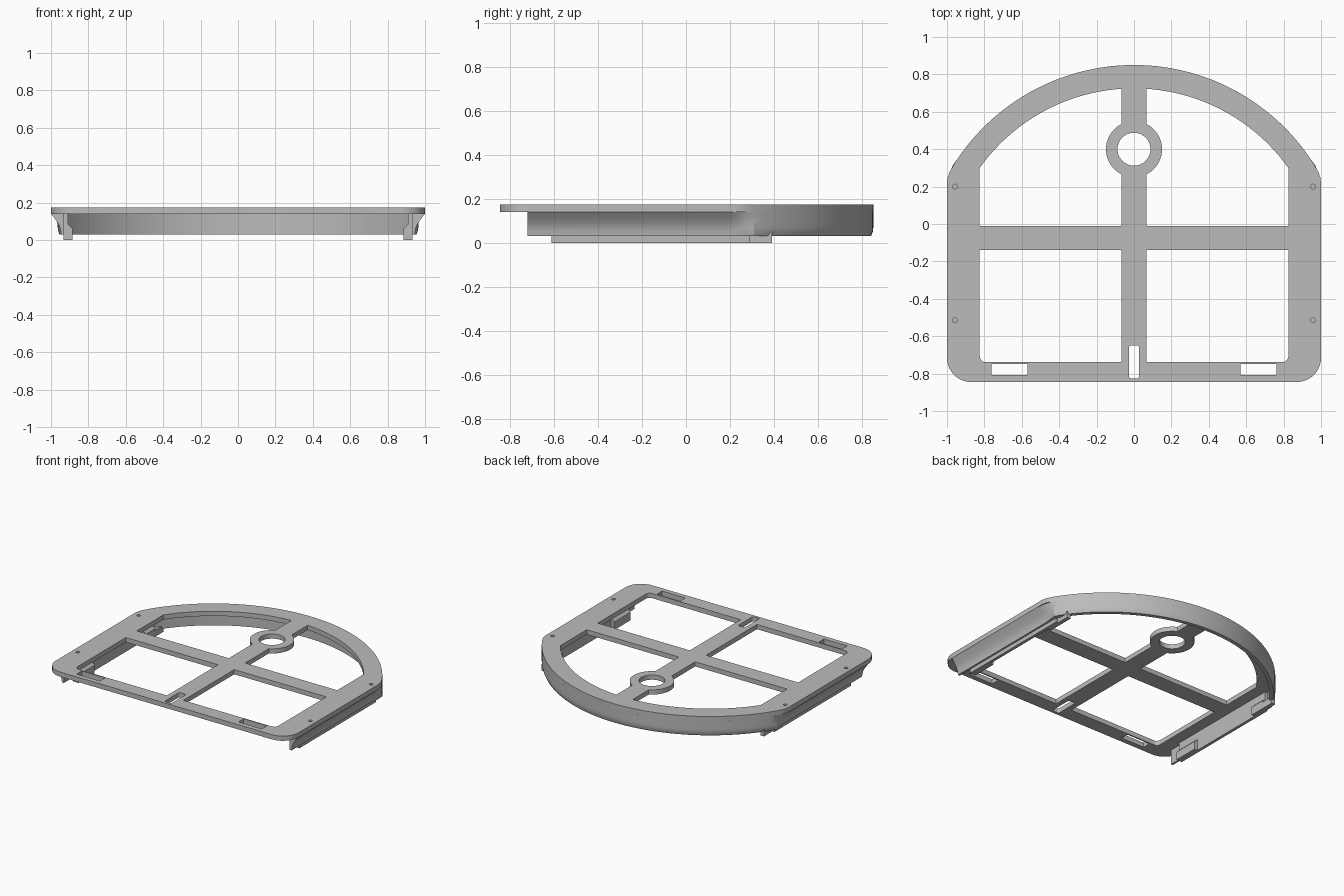
import bpy, bmesh
from math import sin, cos, radians, degrees, atan2, acos, sqrt
from mathutils import Vector

cube = bpy.data.objects.get("Cube")
if cube:
    bpy.data.objects.remove(cube, do_unlink=True)

grey = bpy.data.materials.new("plain grey")
grey.use_nodes = True
GREY = (0.5, 0.5, 0.5, 1)
grey.diffuse_color = GREY
grey.node_tree.nodes["Principled BSDF"].inputs["Base Color"].default_value = GREY

TOP, UNDER, RIM_BOTTOM = 0.175, 0.14, 0.03
ARC_Y = -0.288            # centre of the arched end
R_OUT, R_WALL, R_IN = 1.138, 1.10, 1.013


def arc(cx, cy, r, a0, a1, n):
    return [(cx + r * cos(radians(a0 + (a1 - a0) * i / n)),
             cy + r * sin(radians(a0 + (a1 - a0) * i / n))) for i in range(n + 1)]


def mirrored(points):
    return [(-x, y) for x, y in points]


def rect(x0, x1, y0, y1):
    return [(x0, y0), (x1, y0), (x1, y1), (x0, y1)]


def rounded(x0, x1, y0, y1, r):
    return (arc(x0 + r, y0 + r, r, 180, 270, 4) + arc(x1 - r, y0 + r, r, 270, 360, 4)
            + arc(x1 - r, y1 - r, r, 0, 90, 4) + arc(x0 + r, y1 - r, r, 90, 180, 4))


def finish(name, bm):
    bmesh.ops.remove_doubles(bm, verts=bm.verts, dist=0.0001)
    bmesh.ops.recalc_face_normals(bm, faces=bm.faces)
    mesh = bpy.data.meshes.new(name)
    bm.to_mesh(mesh)
    bm.free()
    mesh.materials.append(grey)
    obj = bpy.data.objects.new(name, mesh)
    bpy.context.collection.objects.link(obj)
    bpy.ops.object.select_all(action='DESELECT')
    obj.select_set(True)
    bpy.context.view_layer.objects.active = obj
    bpy.ops.object.shade_smooth_by_angle(angle=radians(30))
    return obj


def flat_plate(name, loops, z0, z1):
    """Extrude an outline with holes between two heights."""
    curve = bpy.data.curves.new(name + "_outline", 'CURVE')
    curve.dimensions, curve.fill_mode = '2D', 'BOTH'
    curve.extrude = (z1 - z0) / 2
    for loop in loops:
        spline = curve.splines.new('POLY')
        spline.points.add(len(loop) - 1)
        for p, (x, y) in zip(spline.points, loop):
            p.co = (x, y, 0, 1)
        spline.use_cyclic_u = True
    helper = bpy.data.objects.new(name + "_outline", curve)
    bpy.context.collection.objects.link(helper)
    graph = bpy.context.evaluated_depsgraph_get()
    mesh = bpy.data.meshes.new_from_object(helper.evaluated_get(graph))
    bm = bmesh.new()
    bm.from_mesh(mesh)
    bmesh.ops.translate(bm, verts=bm.verts, vec=(0, 0, (z0 + z1) / 2))
    bpy.data.objects.remove(helper, do_unlink=True)
    bpy.data.curves.remove(curve)
    bpy.data.meshes.remove(mesh)
    return finish(name, bm)


# Frame plate outline: rounded front corners, softened shoulders, arched back
shoulder = degrees(acos(0.95 / R_OUT))
half = arc(0.87, -0.715, 0.13, -90, 0, 10)
half += [(1, 0.22), (0.996, 0.25), (0.985, 0.28), (0.97, 0.306)]
half += arc(0, ARC_Y, R_OUT, shoulder, 90, 32)
outline = half + mirrored(half[:-1])[::-1]

# Openings, drawn for the left side
BAR, EDGE = 0.067, 0.825
ring_a = degrees(acos(BAR / 0.15))
in_a0, in_a1 = degrees(acos(EDGE / R_IN)), degrees(acos(BAR / R_IN))
back_opening = [(BAR, -0.012), (EDGE, -0.012)]
back_opening += arc(0, ARC_Y, R_IN, in_a0, in_a1, 28)
back_opening += arc(0, 0.4, 0.15, ring_a, -ring_a, 20)
front_opening = [(BAR, -0.14), (BAR, -0.738)] + arc(0.795, -0.708, 0.03, -90, 0, 5) + [(EDGE, -0.14)]
side_holes = [back_opening, front_opening, rect(0.57, 0.762, -0.808, -0.748)]
side_holes += [arc(0.957, y, 0.013, 0, 345, 23) for y in (0.2, -0.515)]
holes = side_holes + [mirrored(h) for h in side_holes]
holes.append(arc(0, 0.4, 0.088, 0, 355, 71))
holes.append(rounded(-0.028, 0.028, -0.825, -0.65, 0.012))
flat_plate("frame_plate", [outline] + holes, UNDER, TOP)

# Rim: a fluted side rail blending into the upright arched wall
HEIGHTS = (0.14, 0.118, 0.10, 0.085, 0.068, 0.05, 0.03)
FLUTE = (0.07, 0.052, 0.039, 0.030, 0.022, 0.018, 0.015)
UPRIGHT = (0.038,) * 5 + (0.036, 0.028)
stations = [((0.93, y), (1, 0), t) for y, t in
            ((-0.72, 0), (0.18, 0), (0.21, 0.1), (0.24, 0.3), (0.27, 0.55))]
corner = degrees(acos(0.93 / R_WALL))
for i, (x, y) in enumerate(arc(0, ARC_Y, R_WALL, corner, 90, 36)):
    a = atan2(y - ARC_Y, x)
    n = Vector((cos(a), sin(a)))
    if i == 0:
        n = (n + Vector((1, 0))).normalized()
    stations.append(((x, y), tuple(n), 0.85 if i == 0 else 1))
stations += [((-p[0], p[1]), (-n[0], n[1]), t) for p, n, t in stations[-2::-1]]

bm = bmesh.new()
rows = []
for (x, y), (nx, ny), t in stations:
    row = [bm.verts.new((x, y, UNDER)), bm.verts.new((x, y, RIM_BOTTOM))]
    for z, f, u in reversed(list(zip(HEIGHTS, FLUTE, UPRIGHT))):
        d = f + (u - f) * t
        row.append(bm.verts.new((x + nx * d, y + ny * d, z)))
    rows.append(row)
for a, b in zip(rows, rows[1:]):
    for k in range(len(a)):
        j = (k + 1) % len(a)
        bm.faces.new((a[k], a[j], b[j], b[k]))
bm.faces.new(rows[0])
bm.faces.new(rows[-1])
finish("rim_wall", bm)


def side_strip(name, profile, y0, y1):
    """Extrude an x-z profile along the side."""
    bm = bmesh.new()
    face = bm.faces.new([bm.verts.new((x, y0, z)) for x, z in profile])
    ext = bmesh.ops.extrude_face_region(bm, geom=[face])
    bmesh.ops.translate(bm, vec=(0, y1 - y0, 0),
                        verts=[v for v in ext["geom"] if isinstance(v, bmesh.types.BMVert)])
    return finish(name, bm)


# Bottom lips and snap clips inside both rails
lip = [(0.91, 0), (0.932, 0), (0.932, UNDER), (0.91, UNDER)]
clip = [(0.885, 0), (0.912, 0), (0.912, 0.085), (0.905, 0.08), (0.885, 0.06)]
for side, s in (("left", 1), ("right", -1)):
    def place(profile):
        return [(s * x, z) for x, z in profile]
    side_strip(side + "_lip", place(lip), -0.61, 0.39 - 0.1)
    side_strip(side + "_lip_end", place([(0.885, 0), (0.915, 0), (0.915, 0.05), (0.885, 0.05)]), 0.28, 0.39)
    side_strip(side + "_front_clip", place(clip), -0.61, -0.42)
    side_strip(side + "_back_clip", place(clip), 0.18, 0.29)
